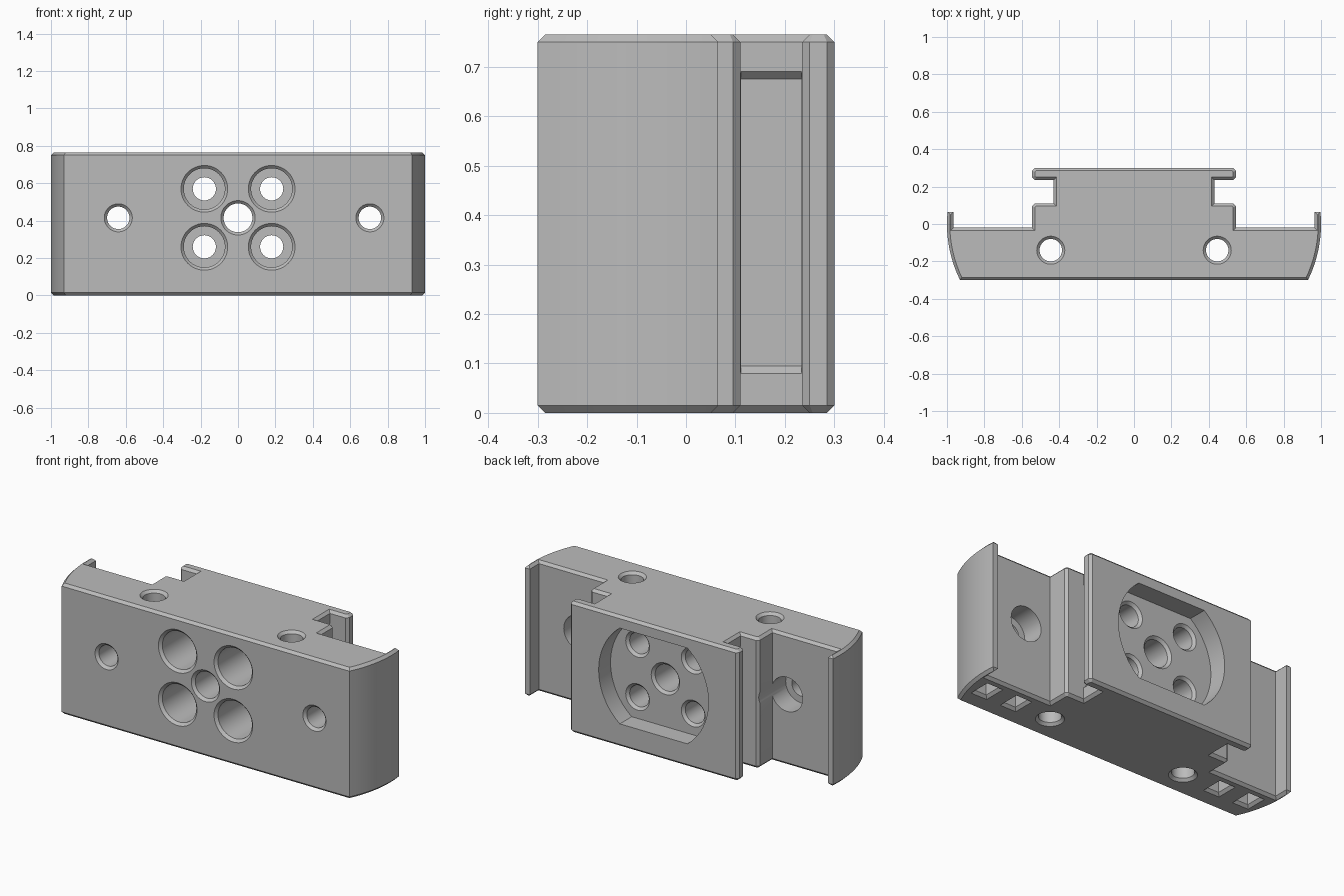
import bpy, bmesh, math
from mathutils import Matrix, Vector

if "Cube" in bpy.data.objects:
    bpy.data.objects.remove(bpy.data.objects["Cube"], do_unlink=True)

HEIGHT, CH = 0.765, 0.015
MID = 0.415           # height of the bolt pattern centre
FRONT, POCKET, BACK, FLOOR = -0.3, -0.02, 0.3, 0.19

metal = bpy.data.materials.new("machined grey")
metal.use_nodes = True
grey = (0.5, 0.5, 0.5, 1)
metal.diffuse_color = grey
metal.node_tree.nodes["Principled BSDF"].inputs["Base Color"].default_value = grey


def make_object(name, bm):
    bmesh.ops.recalc_face_normals(bm, faces=bm.faces)
    mesh = bpy.data.meshes.new(name)
    bm.to_mesh(mesh)
    bm.free()
    obj = bpy.data.objects.new(name, mesh)
    obj.data.materials.append(metal)
    bpy.context.collection.objects.link(obj)
    return obj


def loft(rings):
    """Closed solid through a list of equal point rings."""
    bm = bmesh.new()
    loops = [[bm.verts.new(p) for p in ring] for ring in rings]
    n = len(loops[0])
    for a, b in zip(loops, loops[1:]):
        for i in range(n):
            j = (i + 1) % n
            bm.faces.new((a[i], a[j], b[j], b[i]))
    bm.faces.new(loops[0][::-1])
    bm.faces.new(loops[-1])
    return bm


def cut(body, bm):
    """Subtract a solid from the body."""
    cutter = make_object("cutter", bm)
    cutter.hide_render = True
    mod = body.modifiers.new("cut", 'BOOLEAN')
    mod.operation = 'DIFFERENCE'
    mod.solver = 'EXACT'
    mod.object = cutter
    bpy.context.view_layer.objects.active = body
    bpy.ops.object.modifier_apply(modifier=mod.name)
    bpy.data.objects.remove(cutter, do_unlink=True)


def bore(steps, x, other, axis, n=48):
    """Turned solid from (radius, position) steps along the y or z axis."""
    rings = []
    for r, t in steps:
        ring = []
        for i in range(n):
            a = 2 * math.pi * i / n
            u, v = x + r * math.cos(a), other + r * math.sin(a)
            ring.append((u, t, v) if axis == "y" else (u, v, t))
        rings.append(ring)
    return loft(rings)


def through(r, start, end):
    """Steps for a through hole, chamfered at both mouths."""
    return [(r + 2 * CH, start - CH), (r, start + CH), (r, end - CH), (r + 2 * CH, end + CH)]


# Body: mirrored rail profile with bowed ends
half = []
for i in range(11):
    y = FRONT + 0.365 * i / 10
    half.append((0.32 + math.sqrt(0.68 ** 2 - y * y), y))
half += [(0.965, 0.065), (0.965, POCKET), (0.545, POCKET), (0.545, 0.11 - CH),
         (0.545 - CH, 0.11), (0.43, 0.11), (0.43, 0.235), (0.545 - CH, 0.235),
         (0.545, 0.235 + CH), (0.545, BACK - CH), (0.545 - CH, BACK)]
outline = half + [(-x, y) for x, y in reversed(half)]
bm = loft([[(x, y, z) for x, y in outline] for z in (CH, HEIGHT - CH)])
bmesh.ops.recalc_face_normals(bm, faces=bm.faces)
# Chamfered top and bottom rims
for cap in [f for f in bm.faces if abs(f.normal.z) > 0.9]:
    bmesh.ops.inset_region(bm, faces=[cap], thickness=CH, depth=CH, use_even_offset=True)
body = make_object("mounting_block", bm)

# Back recess: a round pocket with flat top and bottom
R, flat = 0.355, 0.28
limit = math.asin(flat / R)
arc = [-limit + 2 * limit * i / 24 for i in range(25)]
shape = [(R * math.cos(a), R * math.sin(a)) for a in arc]
shape += [(-x, z) for x, z in reversed(shape)]
cut(body, loft([[(x, y, MID + z) for x, z in shape] for y in (FLOOR, BACK + 0.1)]))

# Four counterbored bolt holes
for x in (-0.18, 0.18):
    for dz in (-0.155, 0.155):
        cut(body, bore([(0.14, FRONT - CH), (0.11, FRONT + CH), (0.11, 0.0), (0.062, 0.0),
                        (0.062, FLOOR - CH), (0.092, FLOOR + CH)], x, MID + dz, "y"))

# Central hole
cut(body, bore(through(0.077, FRONT, FLOOR), 0, MID, "y"))

# Outer holes, counterbored from the back
for x in (-0.64, 0.705):
    cut(body, bore([(0.09, FRONT - CH), (0.06, FRONT + CH), (0.06, -0.15),
                    (0.1, -0.15), (0.1, 0.2)], x, MID, "y"))

# Vertical holes and shallow reliefs on the neck
for side in (-1, 1):
    cut(body, bore(through(0.06, 0, HEIGHT), side * 0.445, -0.14, "z"))
    rings = []
    for x, grow in ((0.415, 0), (0.445, 2 * CH)):
        lo, hi = 0.095 - grow, 0.675 + grow
        rings.append([(side * x, 0.111, lo), (side * x, 0.234, lo),
                      (side * x, 0.234, hi), (side * x, 0.111, hi)])
    cut(body, loft(rings))

# Rectangular pockets under both ends
for x in (-0.875, -0.68, 0.68, 0.875):
    rings = []
    for z, grow in ((-CH, 2 * CH), (CH, 0), (0.1, 0)):
        w, d = 0.037 + grow, 0.05 + grow
        rings.append([(x + sx * w, -0.13 + sy * d, z)
                      for sx, sy in ((-1, -1), (1, -1), (1, 1), (-1, 1))])
    cut(body, loft(rings))

# Smooth bores with sharp edges
bpy.ops.object.select_all(action='DESELECT')
body.select_set(True)
bpy.context.view_layer.objects.active = body
bpy.ops.object.shade_smooth_by_angle(angle=math.radians(25))
